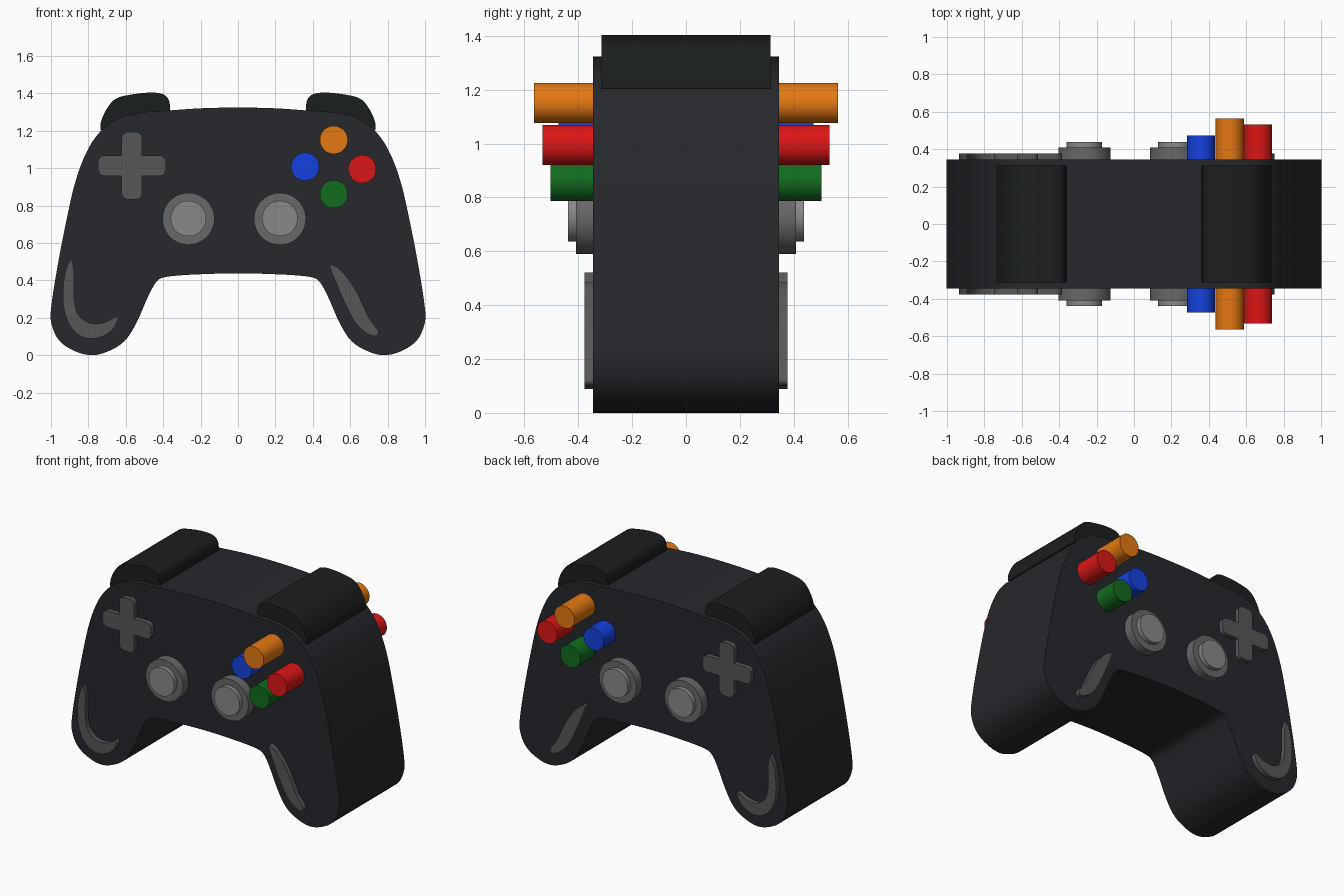
import bpy, bmesh
from math import sin, cos, pi, radians
from mathutils import Vector
from mathutils.geometry import interpolate_bezier

if "Cube" in bpy.data.objects:
    bpy.data.objects.remove(bpy.data.objects["Cube"])


def material(name, r, g, b):
    m = bpy.data.materials.new(name)
    m.diffuse_color = (r, g, b, 1)
    m.use_nodes = True
    m.node_tree.nodes["Principled BSDF"].inputs["Base Color"].default_value = m.diffuse_color
    return m


BODY = material("charcoal", 0.019, 0.021, 0.025)
SHOULDER = material("near_black", 0.011, 0.013, 0.014)
DARK = material("dark_grey", 0.095, 0.095, 0.095)
MID = material("mid_grey", 0.14, 0.14, 0.14)
LIGHT = material("light_grey", 0.25, 0.25, 0.25)


def smooth(points, sharp=(), steps=6):
    """Closed smooth outline through the points; indices in sharp stay corners."""
    pts = [Vector(p) for p in points]
    n = len(pts)
    tan = [Vector((0, 0)) if i in sharp else (pts[(i + 1) % n] - pts[i - 1]).normalized()
           for i in range(n)]
    out = []
    for i in range(n):
        j = (i + 1) % n
        d = (pts[j] - pts[i]).length / 3
        seg = interpolate_bezier(pts[i], pts[i] + tan[i] * d, pts[j] - tan[j] * d, pts[j], steps + 1)
        out += [(p[0], p[1]) for p in seg[:-1]]
    return out


def prism(name, outline, half_depth, mat):
    """Extrude an x/z outline through the model from -half_depth to +half_depth."""
    bm = bmesh.new()
    face = bm.faces.new([bm.verts.new((x, -half_depth, z)) for x, z in outline])
    ext = bmesh.ops.extrude_face_region(bm, geom=[face], use_keep_orig=True)["geom"]
    bmesh.ops.translate(bm, vec=(0, 2 * half_depth, 0),
                        verts=[v for v in ext if isinstance(v, bmesh.types.BMVert)])
    bmesh.ops.recalc_face_normals(bm, faces=bm.faces)
    me = bpy.data.meshes.new(name)
    bm.to_mesh(me)
    bm.free()
    me.materials.append(mat)
    ob = bpy.data.objects.new(name, me)
    bpy.context.collection.objects.link(ob)
    bpy.ops.object.select_all(action='DESELECT')
    ob.select_set(True)
    bpy.context.view_layer.objects.active = ob
    bpy.ops.object.shade_smooth_by_angle(angle=radians(35))
    return ob


def arc(cx, cz, r, a0, a1, n):
    return [(cx + r * cos(a0 + (a1 - a0) * i / n), cz + r * sin(a0 + (a1 - a0) * i / n))
            for i in range(n + 1)]


def disc(name, x, z, r, half_depth, mat):
    prism(name, arc(x, z, r, 0, 2 * pi, 64)[:-1], half_depth, mat)


# Body: half outline from top centre to bottom centre, mirrored
half = [(0, 1.324), (.2, 1.32), (.385, 1.307), (.524, 1.297), (.642, 1.265), (.727, 1.205),
        (.80, 1.105), (.866, .939), (.922, .698), (.968, .457), (.999, .254), (1.0, .18),
        (.963, .088), (.888, .029), (.78, 0), (.674, .03), (.60, .083), (.54, .18),
        (.481, .313), (.444, .382), (.412, .411), (.332, .425), (.171, .434), (0, .438)]
prism("body", smooth(half + [(-x, z) for x, z in half[-2:0:-1]]), .346, BODY)

# Shoulder buttons
bumper = [(.735, 1.205), (.732, 1.25), (.70, 1.32), (.655, 1.37), (.58, 1.392), (.47, 1.404),
          (.40, 1.395), (.37, 1.365), (.362, 1.30), (.55, 1.26), (.66, 1.205)]
for side, s in (("left", -1), ("right", 1)):
    prism(side + "_shoulder_button", smooth([(s * x, z) for x, z in bumper], (0, 8, 9, 10)),
          .314, SHOULDER)

# Direction pad: four arms with rounded ends
L, h, r = .181, .055, .035
arm = [(h, -h)] + arc(L - r, r - h, r, -pi / 2, 0, 6) + arc(L - r, h - r, r, 0, pi / 2, 6)
cross = []
for k in range(4):
    c, s = (1, 0, -1, 0)[k], (0, 1, 0, -1)[k]
    cross += [(-.567 + x * c - z * s, 1.013 + x * s + z * c) for x, z in arm]
prism("direction_pad", cross, .377, DARK)

# Thumbsticks
for side, x in (("left", -.265), ("right", .224)):
    disc(side + "_stick_ring", x, .729, .139, .408, MID)
    disc(side + "_stick_cap", x, .731, .095, .438, LIGHT)

# Coloured action buttons
for name, x, z, depth, col in (("orange", .512, 1.151, .565, (.78, .19, .006)),
                               ("red", .664, .995, .533, (.72, .008, .008)),
                               ("blue", .359, 1.008, .473, (.007, .055, .75)),
                               ("green", .512, .861, .503, (.006, .15, .014))):
    disc(name + "_button", x, z, .075, depth, material(name, *col))

# Grip inlays
left_grip = [(-.893, .521), (-.92, .457), (-.936, .35), (-.93, .243), (-.898, .158), (-.845, .104),
             (-.781, .088), (-.717, .104), (-.668, .142), (-.643, .19), (-.65, .206),
             (-.706, .179), (-.765, .168), (-.818, .184), (-.856, .222), (-.872, .27),
             (-.878, .35), (-.878, .457)]
prism("left_grip_inlay", smooth(left_grip, (0,)), .377, DARK)
right_grip = [(.49, .478), (.503, .484), (.545, .457), (.60, .393), (.642, .323), (.674, .254),
              (.706, .19), (.749, .131), (.747, .108), (.717, .104), (.663, .136), (.62, .184),
              (.578, .265), (.535, .361)]
prism("right_grip_inlay", smooth(right_grip), .377, DARK)
